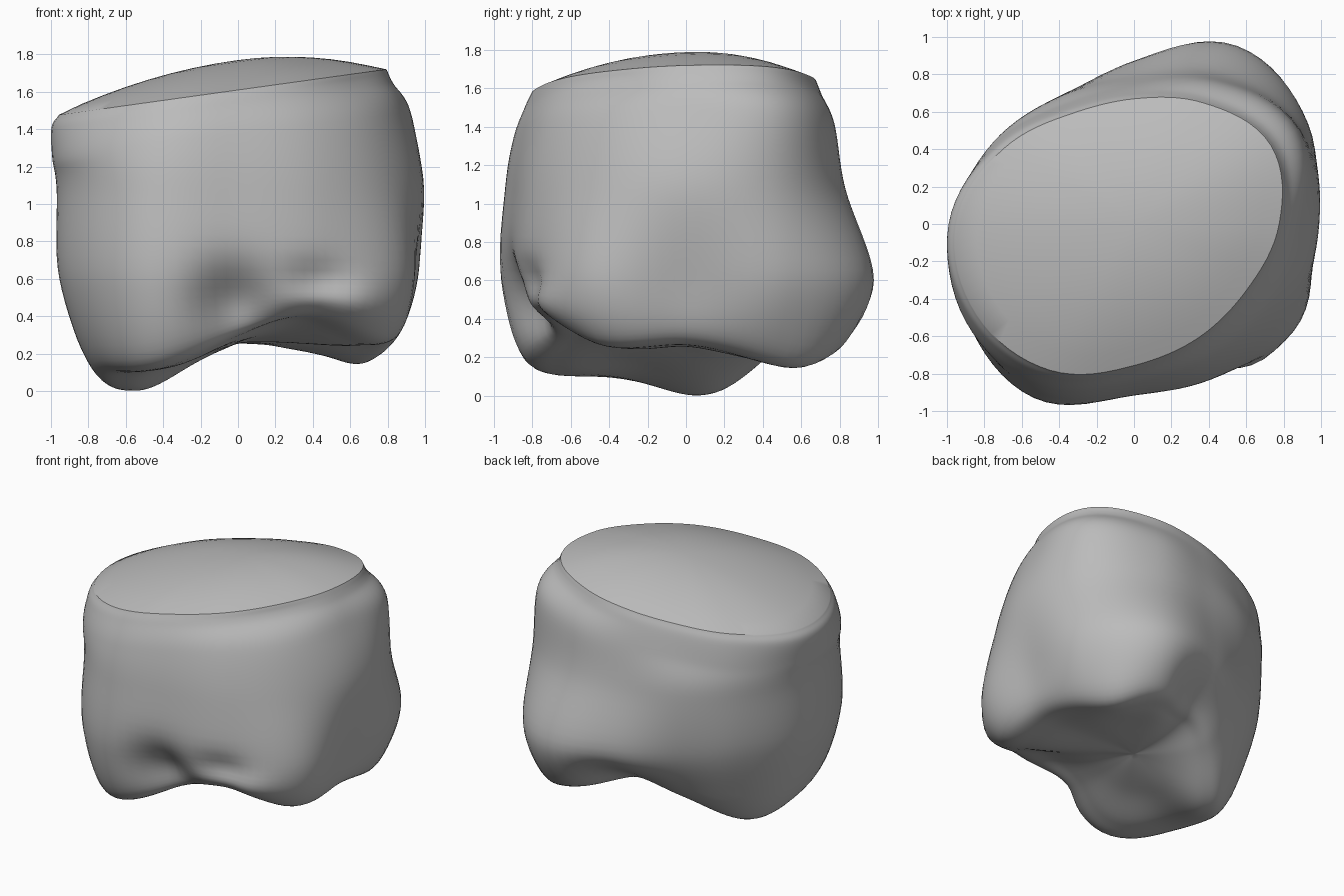
import bpy, bmesh, math
from mathutils import Vector

cube = bpy.data.objects.get("Cube")
if cube:
    bpy.data.objects.remove(cube)

SIDES, STEPS, DOME = 96, 8, 8

# Outline radii every 30 degrees, counter-clockwise from +x
rim = [.80, .87, .77, .69, .70, .83, .98, 1.0, .93, .78, .72, .72]
shoulder = [.89, 1.0, .87, .74, .74, .86, .98, 1.04, 1.0, .85, .82, .84]
upper = [.99, 1.03, .93, .79, .79, .87, .96, 1.02, 1.04, .90, .90, .95]
lower = [.93, 1.07, 1.10, .87, .76, .83, .94, 1.02, 1.07, .92, .94, 1.03]
lip = [.85, .91, .94, .66, .58, .63, .76, .87, .95, .79, .83, .92]
lip_z = [.26, .21, .22, .31, .25, .20, .15, .12, .13, .29, .38, .25]


def catmull(a, b, c, d, t):
    return (b * 2 + (c - a) * t + (a * 2 - b * 5 + c * 4 - d) * t * t
            + (b * 3 - a - c * 3 + d) * t ** 3) * 0.5


def around(values, angle):
    """Smooth closed interpolation of an outline."""
    f = angle / math.tau * len(values)
    i = math.floor(f)
    return catmull(*(values[(i + k) % len(values)] for k in (-1, 0, 1, 2)), f - i)


def along(points, steps):
    """Smooth open interpolation through profile points."""
    ends = [points[0] * 2 - points[1]] + points + [points[-1] * 2 - points[-2]]
    return [catmull(*ends[i:i + 4], k / steps)
            for i in range(len(points) - 1) for k in range(steps)]


def bump(d, width):
    return math.exp(-(d / width) ** 2)


def profile(angle):
    """Top dome, side wall, rounded lip and hollow underside at one angle."""
    c = math.cos(angle)
    r0 = around(rim, angle)
    rim_z = 1.61 + 0.135 * r0 * c
    edge = r0 * 0.97
    dome = []
    for k in range(1, DOME):
        t = k / DOME
        dome.append(Vector((edge * t, 1.61 + 0.135 * edge * t * c + 0.16 * (1 - t * t))))
    rl, zl = around(lip, angle), around(lip_z, angle)
    wall = [Vector((edge, rim_z)),
            Vector((r0 * 1.01, rim_z - 0.07)),
            Vector((around(shoulder, angle), rim_z - 0.23)),
            Vector((around(upper, angle), 1.08)),
            Vector((around(lower, angle), 0.6)),
            Vector((rl, zl + 0.05)),
            Vector((rl * 0.75, zl)),
            Vector((rl * 0.4, zl * 0.35 + 0.17)),
            Vector((0, 0.28))]
    return dome + along(wall, STEPS)


def sculpt(p):
    """Grooves between the lobes, and the lowest lobes underneath."""
    if p.y < -0.4:
        fade = min(1, (-0.4 - p.y) / 0.3)
        p.y += 0.15 * fade * bump(p.x + 0.02, 0.2) * bump(p.z - 0.48, 0.19)
        p.y += 0.06 * fade * bump(p.x - 0.42, 0.17) * bump(p.z - 0.6, 0.1)
        p.y -= 0.05 * fade * bump(p.x - 0.65, 0.2) * bump(p.z - 0.45, 0.12)
    if p.y > 0.3:
        fade = min(1, (p.y - 0.3) / 0.3)
        p.y -= 0.09 * fade * bump(p.x - 0.12, 0.18) * bump(p.z - 0.36, 0.15)
    low = max(0, min(1, (0.6 - p.z) / 0.3))
    p.z -= 0.16 * low * bump(p.x + 0.52, 0.38) * bump(p.y - 0.1, 0.33)
    p.z -= 0.07 * low * bump(p.x - 0.68, 0.2) * bump(p.y - 0.6, 0.25)
    return p


# Crown surface lofted around the vertical axis
bm = bmesh.new()
columns = []
for s in range(SIDES):
    a = math.tau * s / SIDES
    columns.append([bm.verts.new(sculpt(Vector((q.x * math.cos(a), q.x * math.sin(a), q.y))))
                    for q in profile(a)])
top = bm.verts.new((0, 0, 1.77))
bottom = bm.verts.new(sculpt(Vector((0, 0, 0.28))))
for s, col in enumerate(columns):
    nxt = columns[(s + 1) % SIDES]
    bm.faces.new((top, col[0], nxt[0]))
    bm.faces.new((bottom, nxt[-1], col[-1]))
    for k in range(len(col) - 1):
        bm.faces.new((col[k], col[k + 1], nxt[k + 1], nxt[k]))
bmesh.ops.recalc_face_normals(bm, faces=bm.faces)
mesh = bpy.data.meshes.new("crown")
bm.to_mesh(mesh)
bm.free()
crown = bpy.data.objects.new("crown", mesh)
bpy.context.collection.objects.link(crown)

# Single plain grey
grey = bpy.data.materials.new("plain grey")
grey.use_nodes = True
colour = (0.5, 0.5, 0.5, 1)
grey.diffuse_color = colour
grey.node_tree.nodes["Principled BSDF"].inputs["Base Color"].default_value = colour
mesh.materials.append(grey)

bpy.ops.object.select_all(action="DESELECT")
crown.select_set(True)
bpy.context.view_layer.objects.active = crown
bpy.ops.object.shade_smooth_by_angle(angle=math.radians(35))
